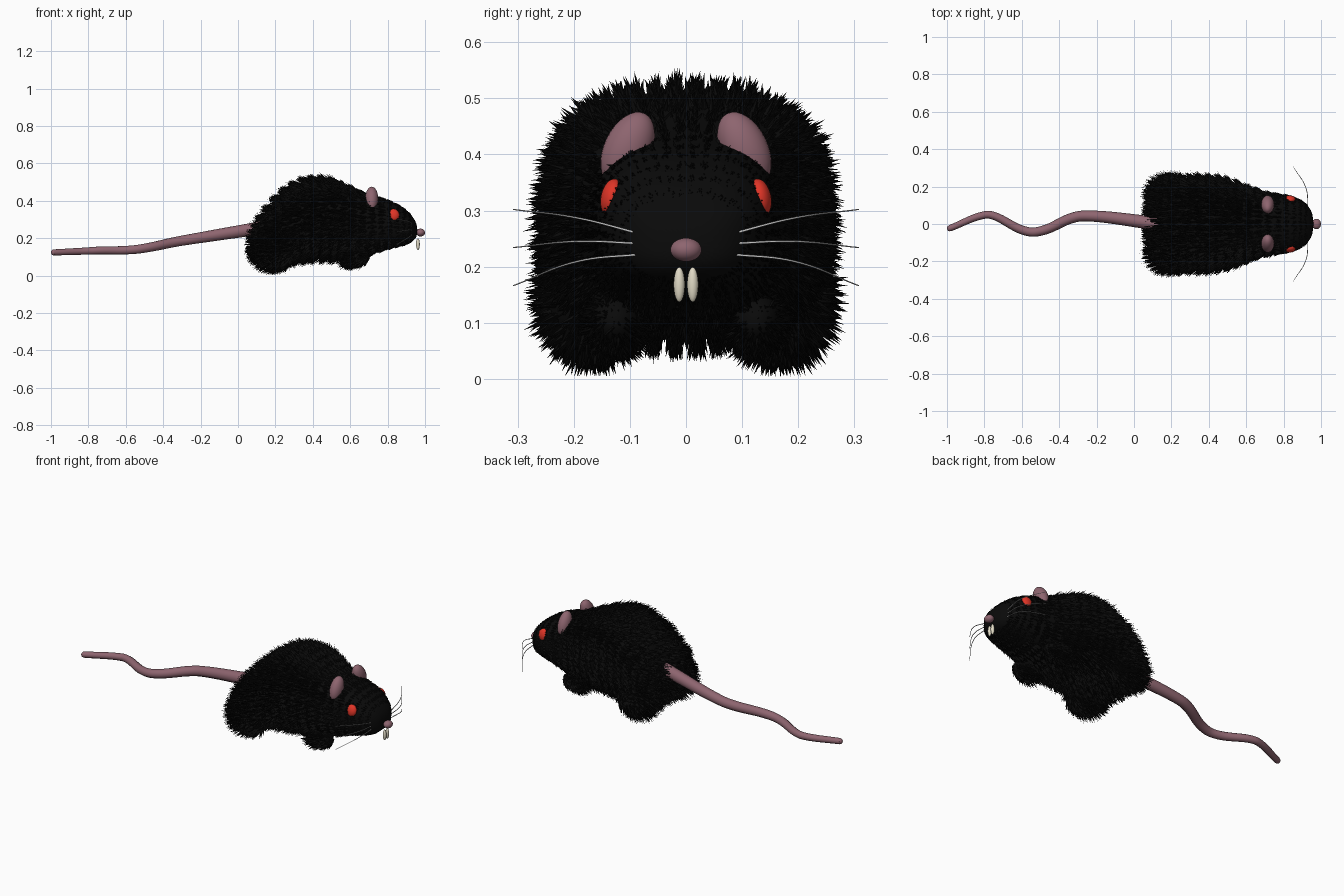
import bpy, bmesh, math, random
from mathutils import Vector, Matrix

random.seed(7)
cube = bpy.data.objects.get("Cube")
if cube:
    bpy.data.objects.remove(cube)


def material(name, rgb, rough=0.6):
    m = bpy.data.materials.new(name)
    m.use_nodes = True
    m.diffuse_color = (*rgb, 1)
    node = m.node_tree.nodes["Principled BSDF"]
    node.inputs["Base Color"].default_value = (*rgb, 1)
    node.inputs["Roughness"].default_value = rough
    return m


black = material("black fur", (0.003, 0.003, 0.003), 0.9)
pink = material("dusky pink skin", (0.27, 0.13, 0.16))
red = material("red eye", (0.75, 0.035, 0.02))
ivory = material("ivory tooth", (0.75, 0.70, 0.56))
pale = material("pale whisker", (0.6, 0.6, 0.6))


def finish(name, bm, mat, smooth=True):
    mesh = bpy.data.meshes.new(name)
    for f in bm.faces:
        f.smooth = smooth
    bm.to_mesh(mesh)
    bm.free()
    mesh.materials.append(mat)
    ob = bpy.data.objects.new(name, mesh)
    bpy.context.collection.objects.link(ob)
    return ob


def ellipsoid(name, centre, radii, mat, tilt=0.0):
    bm = bmesh.new()
    place = (Matrix.Translation(centre) @ Matrix.Rotation(tilt, 4, 'X')
             @ Matrix.Diagonal((*radii, 1)))
    bmesh.ops.create_uvsphere(bm, u_segments=24, v_segments=16, radius=1, matrix=place)
    return finish(name, bm, mat)


def tube(name, points, radii, mat, handle='AUTO'):
    cu = bpy.data.curves.new(name, 'CURVE')
    cu.dimensions = '3D'
    cu.bevel_depth = 1
    cu.bevel_resolution = 3
    cu.resolution_u = 10
    cu.use_fill_caps = True
    sp = cu.splines.new('BEZIER')
    sp.bezier_points.add(len(points) - 1)
    for bp, p, r in zip(sp.bezier_points, points, radii):
        bp.co, bp.radius = p, r
        bp.handle_left_type = bp.handle_right_type = handle
    cu.materials.append(mat)
    ob = bpy.data.objects.new(name, cu)
    bpy.context.collection.objects.link(ob)
    return ob


# Body and head: rounded box rings as x, half width, bottom, top
rings = [(0.09, 0.13, 0.13, 0.22), (0.12, 0.22, 0.09, 0.28), (0.20, 0.245, 0.07, 0.39),
         (0.30, 0.24, 0.08, 0.48), (0.40, 0.245, 0.10, 0.52), (0.50, 0.23, 0.10, 0.51),
         (0.60, 0.20, 0.10, 0.475), (0.70, 0.165, 0.11, 0.43), (0.80, 0.16, 0.145, 0.41),
         (0.88, 0.14, 0.16, 0.37), (0.935, 0.10, 0.18, 0.32), (0.96, 0.045, 0.21, 0.27)]
SIDES = 28


def bulge(t):
    return math.copysign(abs(t) ** 0.75, t)


bm = bmesh.new()
loops = []
for x, half, low, high in rings:
    mid, tall = (low + high) / 2, (high - low) / 2
    angles = [2 * math.pi * i / SIDES for i in range(SIDES)]
    loops.append([bm.verts.new((x, half * bulge(math.cos(a)), mid + tall * bulge(math.sin(a))))
                  for a in angles])
for a, b in zip(loops, loops[1:]):
    for i in range(SIDES):
        j = (i + 1) % SIDES
        bm.faces.new((a[i], a[j], b[j], b[i]))
bm.faces.new(loops[0])
bm.faces.new(loops[-1])
bmesh.ops.recalc_face_normals(bm, faces=bm.faces)
body = finish("body", bm, black)
body.modifiers.new("smooth", 'SUBSURF').levels = 1
body.modifiers["smooth"].render_levels = 1

# Paired parts
furry = [body]
for side, s in (("left", 1), ("right", -1)):
    furry.append(ellipsoid(side + "_haunch", (0.20, s * 0.165, 0.145), (0.11, 0.085, 0.105), black))
    furry.append(ellipsoid(side + "_front_paw", (0.63, s * 0.125, 0.105), (0.075, 0.045, 0.05), black))
    ellipsoid(side + "_ear", (0.715, s * 0.104, 0.41), (0.035, 0.042, 0.07), pink, s * 0.45)
    ellipsoid(side + "_eye", (0.832, s * 0.132, 0.323), (0.031, 0.02, 0.034), red, s * 0.2)
    ellipsoid(side + "_tooth", (0.962, s * 0.012, 0.168), (0.01, 0.01, 0.031), ivory)
    for part, z0, z1, z2 in (("upper", 0.258, 0.286, 0.302), ("middle", 0.241, 0.245, 0.234),
                             ("lower", 0.222, 0.21, 0.166)):
        tube(f"{side}_{part}_whisker",
             [(0.93, s * 0.08, z0), (0.92, s * 0.19, z1), (0.85, s * 0.308, z2)],
             [0.0022, 0.0018, 0.001], pale)

ellipsoid("nose", (0.976, 0, 0.23), (0.024, 0.028, 0.021), pink)

# Wavy tail
tube("tail", [(-0.985, -0.023, 0.124), (-0.80, 0.048, 0.132), (-0.765, 0.048, 0.134),
              (-0.57, -0.04, 0.138), (-0.51, -0.04, 0.145), (-0.31, 0.038, 0.185),
              (-0.25, 0.043, 0.195), (0.14, 0.0, 0.258)],
     [0.017, 0.02, 0.021, 0.024, 0.025, 0.028, 0.029, 0.037], pink)
ellipsoid("tail_tip", (-0.985, -0.023, 0.124), (0.015, 0.016, 0.016), pink)

# Fur: tapered tufts combed backwards over the body, shorter on the head
bpy.context.view_layer.update()
graph = bpy.context.evaluated_depsgraph_get()
fur = bmesh.new()
for ob, count in zip(furry, (14000, 1500, 600, 1500, 600)):
    mesh = ob.evaluated_get(graph).to_mesh()
    faces = list(mesh.polygons)
    for f in random.choices(faces, weights=[p.area for p in faces], k=count):
        corners = [mesh.vertices[i].co for i in f.vertices]
        mix = [random.random() for c in corners]
        root = sum((c * w for c, w in zip(corners, mix)), Vector()) / sum(mix)
        if root.x > 0.93:
            continue
        head = min(1, max(0, (root.x - 0.55) / 0.25))
        length = (0.055 - 0.04 * head) * random.uniform(0.6, 1.2)
        lift = 0.55 - 0.25 * head
        jitter = Vector([random.uniform(-0.2, 0.2) for k in range(3)])
        way = (f.normal * lift + Vector((-0.7, 0, -0.15)) + jitter).normalized()
        tip = root + way * length
        tip.z = max(tip.z, 0.004)
        across = way.cross(f.normal).normalized() * (0.006 - 0.003 * head)
        up = f.normal * 0.004
        base = [fur.verts.new(root + d) for d in (across - up, -across - up, up)]
        top = fur.verts.new(tip)
        for i in range(3):
            fur.faces.new((base[i], base[(i + 1) % 3], top))
    ob.evaluated_get(graph).to_mesh_clear()
bmesh.ops.recalc_face_normals(fur, faces=fur.faces)
finish("fur", fur, black, smooth=False)
